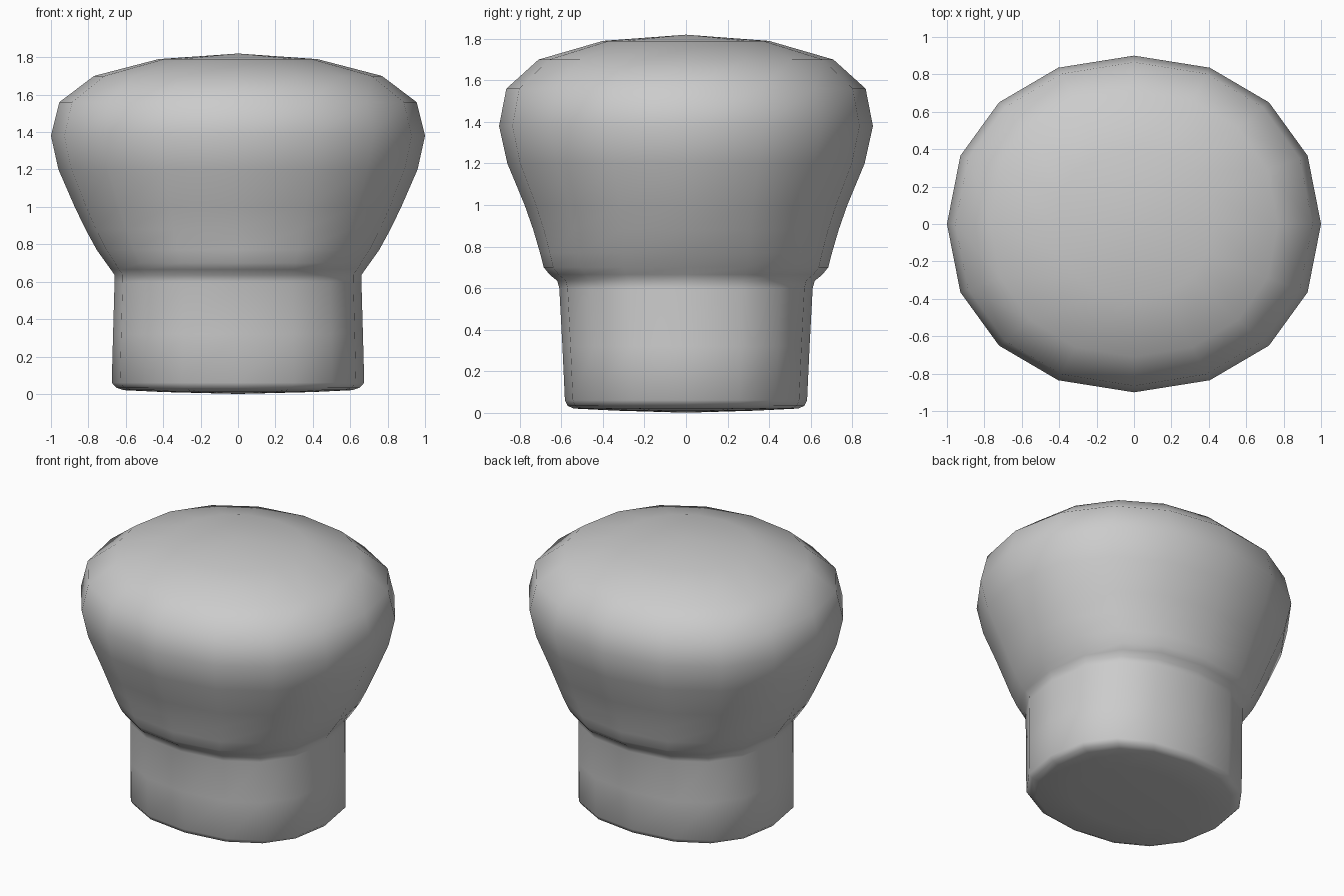
import bpy, bmesh
from math import sin, cos, pi, copysign

if "Cube" in bpy.data.objects:
    bpy.data.objects.remove(bpy.data.objects["Cube"])

SIDES = 16
# Rings from bottom to top: height, half width x, half depth y, roundness exponent (1 = ellipse)
RINGS = [
    (0.01, 0.40, 0.34, 0.87),
    (0.02, 0.61, 0.54, 0.87),
    (0.033, 0.65, 0.57, 0.86),
    (0.06, 0.675, 0.583, 0.85),
    (0.32, 0.668, 0.595, 0.85),
    (0.60, 0.66, 0.61, 0.85),
    (0.635, 0.66, 0.62, 0.86),
    (0.665, 0.68, 0.657, 0.86),
    (0.70, 0.705, 0.685, 0.87),
    (0.77, 0.755, 0.703, 0.88),
    (0.88, 0.815, 0.735, 0.90),
    (1.00, 0.873, 0.777, 0.92),
    (1.20, 0.96, 0.86, 0.94),
    (1.38, 1.00, 0.90, 0.94),
    (1.56, 0.955, 0.865, 0.94),
    (1.70, 0.77, 0.71, 0.94),
    (1.79, 0.425, 0.40, 0.95),
]


def rounded(v, e):
    return copysign(abs(v) ** e, v) if abs(v) > 1e-6 else 0.0


bm = bmesh.new()
loops = []
for z, rx, ry, e in RINGS:
    loops.append([bm.verts.new((rx * rounded(cos(2 * pi * i / SIDES), e),
                                ry * rounded(sin(2 * pi * i / SIDES), e), z))
                  for i in range(SIDES)])

# Walls between neighbouring rings
for a, b in zip(loops, loops[1:]):
    for i in range(SIDES):
        j = (i + 1) % SIDES
        bm.faces.new((a[i], a[j], b[j], b[i]))

# Slightly domed bottom and top caps
for loop, z in ((loops[0], 0.0), (loops[-1], 1.82)):
    pole = bm.verts.new((0, 0, z))
    for i in range(SIDES):
        bm.faces.new((loop[i], loop[(i + 1) % SIDES], pole))

bmesh.ops.recalc_face_normals(bm, faces=bm.faces)
for f in bm.faces:
    f.smooth = True

mesh = bpy.data.meshes.new("rounded_knob")
bm.to_mesh(mesh)
bm.free()
knob = bpy.data.objects.new("rounded_knob", mesh)
bpy.context.collection.objects.link(knob)
